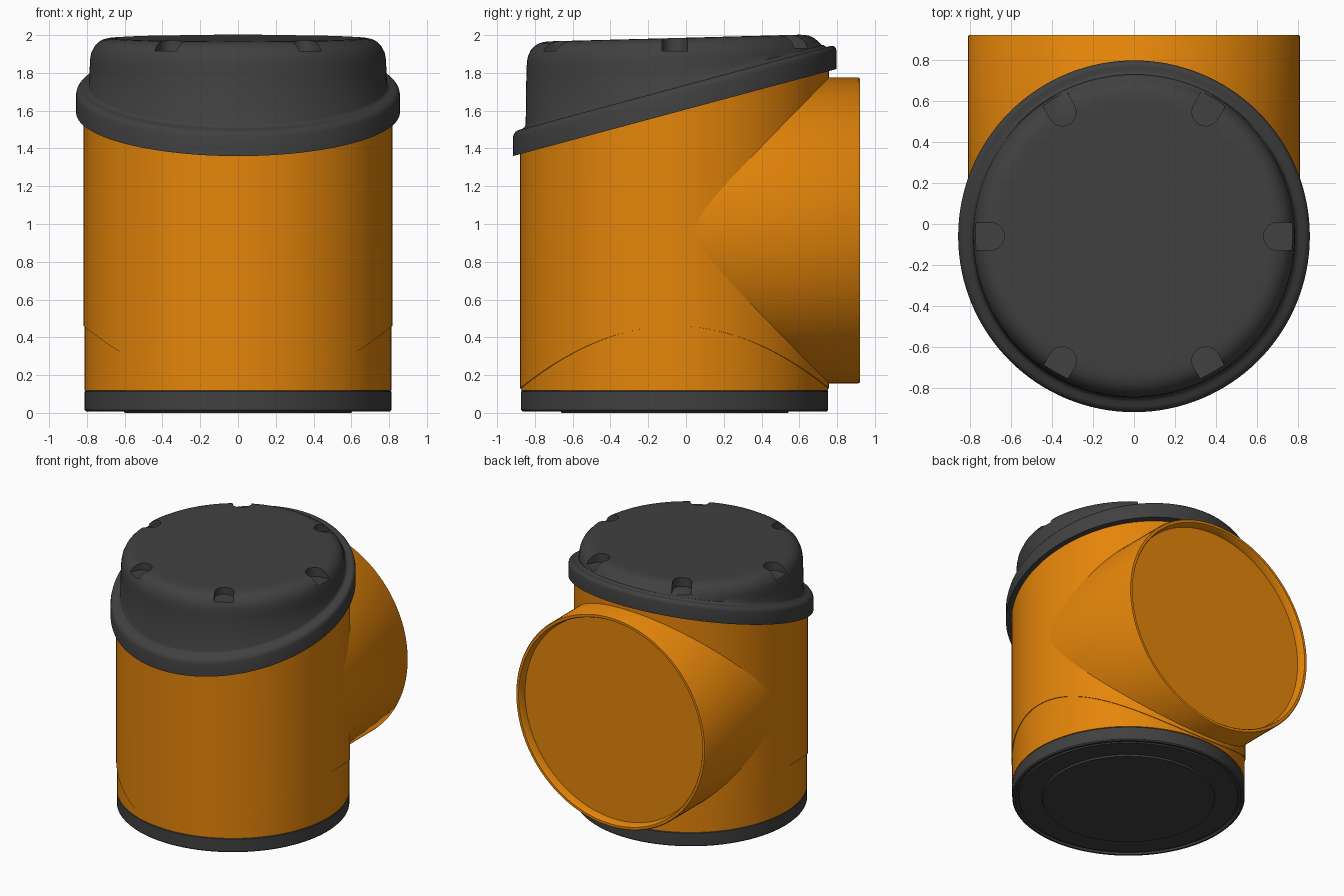
import bpy, bmesh, math
from mathutils import Matrix, Vector

if "Cube" in bpy.data.objects:
    bpy.data.objects.remove(bpy.data.objects["Cube"])

N = 128          # sides around each round part
YC = -0.06       # centre line of the upright parts
TILT, TOP_TILT = 0.269, 0.026


def material(name, rgb):
    m = bpy.data.materials.new(name)
    m.diffuse_color = (*rgb, 1)
    m.use_nodes = True
    m.node_tree.nodes["Principled BSDF"].inputs["Base Color"].default_value = m.diffuse_color
    return m


ORANGE = material("orange_plastic", (0.78, 0.235, 0.003))
DARK = material("dark_plastic", (0.052, 0.052, 0.052))


def finish(name, bm, mat):
    bmesh.ops.recalc_face_normals(bm, faces=bm.faces)
    me = bpy.data.meshes.new(name)
    bm.to_mesh(me)
    bm.free()
    ob = bpy.data.objects.new(name, me)
    bpy.context.collection.objects.link(ob)
    me.materials.append(mat)
    return ob


def smooth(ob, degrees):
    bpy.ops.object.select_all(action='DESELECT')
    ob.select_set(True)
    bpy.context.view_layer.objects.active = ob
    bpy.ops.object.shade_smooth_by_angle(angle=math.radians(degrees))


def stack(name, rings, place, mat):
    """Skin a closed solid over rings; place(ring, c, s) gives each point."""
    bm = bmesh.new()
    loops = []
    for ring in rings:
        angles = [2 * math.pi * i / N for i in range(N)]
        loops.append([bm.verts.new(place(ring, math.cos(a), math.sin(a))) for a in angles])
    for a, b in zip(loops, loops[1:]):
        for i in range(N):
            j = (i + 1) % N
            bm.faces.new((a[i], a[j], b[j], b[i]))
    bm.faces.new(loops[0])
    bm.faces.new(loops[-1])
    return finish(name, bm, mat)


# Base with a slightly raised disc underneath
base = stack("base_ring",
             [(0.60, 0), (0.605, 0.012), (0.765, 0.012), (0.77, 0.022), (0.785, 0.022),
              (0.79, 0.008), (0.805, 0.008), (0.813, 0.016), (0.813, 0.112), (0.805, 0.12)],
             lambda g, c, s: (g[0] * c, YC + g[0] * s, g[1]), DARK)


# Upright body: wavy seam near the foot, slanted top hidden in the cap
def body_point(ring, c, s):
    r, kind = ring
    z = {"foot": 0.118, "seam": 0.13 + 0.33 * c * c, "top": 1.65 + TILT * r * s}[kind]
    return (r * c, YC + r * s, z)


body = stack("body", [(0.813, "foot"), (0.813, "seam"), (0.818, "seam"), (0.818, "top")],
             body_point, ORANGE)

# Rear branch with a rim and recessed disc
branch = stack("rear_branch",
               [(0.81, 0.0), (0.81, 0.912), (0.804, 0.92), (0.785, 0.92), (0.779, 0.912),
                (0.772, 0.86)],
               lambda g, c, s: (g[0] * c, g[1], 0.965 + g[0] * s), ORANGE)


# Cap: slanted flange blending softly into a nearly level domed top
def cap_point(ring, c, s):
    r, h, slope = ring
    z = h + slope * r * s
    if slope == TOP_TILT:
        low = 1.735 + TILT * r * s
        z = 0.5 * (z + low + math.hypot(z - low, 0.02))
    return (r * c, YC + r * s, z)


flange = [(0.857, 1.59), (0.857, 1.685), (0.853, 1.702), (0.843, 1.715), (0.828, 1.72),
          (0.806, 1.721), (0.795, 1.727), (0.789, 1.737)]
dome = [(0.785, 1.83), (0.782, 1.88), (0.776, 1.91), (0.762, 1.94), (0.742, 1.961),
        (0.718, 1.975), (0.69, 1.982), (0.66, 1.984), (0.60, 1.984)]
cap = stack("cap", [(r, h, TILT) for r, h in flange] + [(r, h, TOP_TILT) for r, h in dome],
            cap_point, DARK)

# Six round-ended grip notches cut into the cap edge, the rear pair shallower
bm = bmesh.new()
outline = [(0.95, -0.068), (0.95, 0.068)]
outline += [(0.70 + 0.068 * math.cos(a), 0.068 * math.sin(a))
            for a in [math.pi / 2 + math.pi * i / 16 for i in range(17)]]
for k in range(6):
    floor = 1.932 if k in (1, 2) else 1.917
    turn = Matrix.Translation((0, YC, floor)) @ Matrix.Rotation(k * math.pi / 3, 4, 'Z')
    face = bm.faces.new([bm.verts.new(turn @ Vector((x, y, 0))) for x, y in outline])
    new = bmesh.ops.extrude_face_region(bm, geom=[face])["geom"]
    bmesh.ops.translate(bm, vec=(0, 0, 0.3),
                        verts=[v for v in new if isinstance(v, bmesh.types.BMVert)])
cutter = finish("notch_cutter", bm, DARK)
cutter.hide_render = True
mod = cap.modifiers.new("notches", 'BOOLEAN')
mod.operation, mod.solver, mod.object = 'DIFFERENCE', 'EXACT', cutter
bpy.context.view_layer.objects.active = cap
bpy.ops.object.modifier_apply(modifier=mod.name)
bpy.data.objects.remove(cutter)

for part, degrees in ((base, 30), (body, 30), (branch, 50), (cap, 55)):
    smooth(part, degrees)
